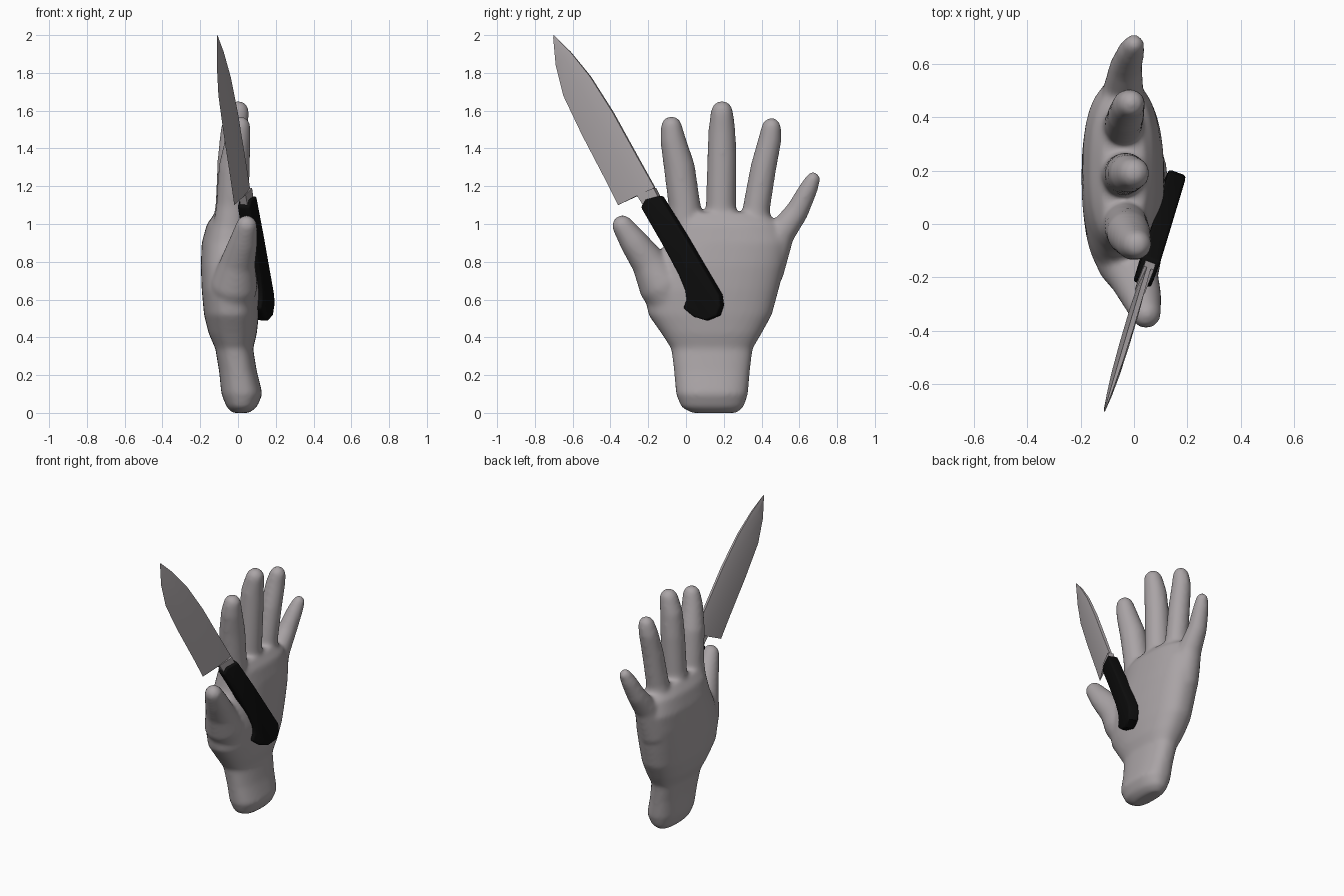
import bpy, bmesh, math
from mathutils import Vector

if "Cube" in bpy.data.objects:
    bpy.data.objects.remove(bpy.data.objects["Cube"])


def material(name, rgb):
    m = bpy.data.materials.new(name)
    m.diffuse_color = (*rgb, 1)
    m.use_nodes = True
    m.node_tree.nodes["Principled BSDF"].inputs["Base Color"].default_value = m.diffuse_color
    return m


GREY = material("warm_grey", (0.40, 0.37, 0.38))
BLACK = material("black", (0.004, 0.004, 0.004))


def loft(bm, rings):
    """Skin a list of closed rings and cap both ends."""
    vs = [[bm.verts.new(p) for p in r] for r in rings]
    n = len(vs[0])
    for a, b in zip(vs, vs[1:]):
        for i in range(n):
            j = (i + 1) % n
            bm.faces.new((a[i], a[j], b[j], b[i]))
    bm.faces.new(vs[0][::-1])
    bm.faces.new(vs[-1])


def finish(bm, name, mat):
    bmesh.ops.recalc_face_normals(bm, faces=bm.faces)
    me = bpy.data.meshes.new(name)
    bm.to_mesh(me)
    bm.free()
    me.materials.append(mat)
    ob = bpy.data.objects.new(name, me)
    bpy.context.collection.objects.link(ob)
    bpy.ops.object.select_all(action='DESELECT')
    ob.select_set(True)
    bpy.context.view_layer.objects.active = ob
    return ob


def apply_all(ob):
    for m in list(ob.modifiers):
        bpy.ops.object.modifier_apply(modifier=m.name)


# ---- hand: wrist and palm sections (z, y0, y1, x0, x1)
PALM = [(.0, .03, .27, -.03, .06), (.03, -.025, .305, -.06, .1),
        (.1, -.053, .328, -.088, .13), (.22, -.063, .338, -.1, .1),
        (.34, -.078, .353, -.12, .08), (.42, -.13, .4, -.155, .1),
        (.52, -.2, .455, -.18, .11), (.65, -.22, .49, -.192, .115),
        (.78, -.17, .522, -.197, .112), (.9, -.11, .54, -.192, .1),
        (1.0, -.09, .5, -.165, .08), (1.06, -.07, .42, -.12, .04)]


def palm_ring(z, y0, y1, x0, x1, n=40):
    ring = []
    for i in range(n):
        a = math.tau * i / n
        c, s = math.cos(a), math.sin(a)
        c = math.copysign(abs(c) ** .82, c)
        s = math.copysign(abs(s) ** .82, s)
        ring.append(((x0 + x1) / 2 + s * (x1 - x0) / 2,
                     (y0 + y1) / 2 + c * (y1 - y0) / 2, z))
    return ring


# ---- finger paths (x, y, z, radius)
FINGERS = [
    [(-.04, -.03, .5, .1), (-.02, -.13, .68, .125), (0, -.2, .8, .093),
     (.03, -.28, .91, .075), (.045, -.335, .99, .058)],
    [(-.05, 0, .85, .1), (-.03, -.008, 1.1, .085), (-.02, -.035, 1.3, .083),
     (0, -.07, 1.45, .068), (.01, -.077, 1.515, .057)],
    [(-.05, .19, .85, .1), (-.04, .185, 1.1, .08), (-.03, .19, 1.35, .078),
     (-.02, .19, 1.5, .072), (0, .19, 1.593, .06)],
    [(-.05, .36, .85, .1), (-.04, .372, 1.08, .073), (-.03, .41, 1.3, .069),
     (-.02, .445, 1.45, .062), (-.01, .452, 1.51, .053)],
    [(-.05, .42, .75, .1), (-.04, .5, .95, .077), (-.03, .59, 1.07, .062),
     (-.01, .65, 1.19, .05), (0, .672, 1.237, .04)],
]


def finger_rings(path, n=20):
    pts = [(Vector(p[:3]), p[3]) for p in path]
    tip, r = pts[-1]
    d = (tip - pts[-2][0]).normalized()
    # rounded fingertip
    for k in (25, 50, 70, 85):
        a = math.radians(k)
        pts.append((tip + d * r * math.sin(a), r * math.cos(a)))
    rings = []
    for i, (p, r) in enumerate(pts):
        t = (pts[min(i + 1, len(pts) - 1)][0] - pts[max(i - 1, 0)][0]).normalized()
        v = t.cross(Vector((1, 0, 0))).normalized()
        u = v.cross(t)
        rings.append([p + r * (u * math.cos(math.tau * j / n) + v * math.sin(math.tau * j / n))
                      for j in range(n)])
    return rings


bm = bmesh.new()
loft(bm, [palm_ring(*s) for s in PALM])
for path in FINGERS:
    loft(bm, finger_rings(path))
hand = finish(bm, "hand", GREY)
rm = hand.modifiers.new("blend", 'REMESH')
rm.mode = 'VOXEL'
rm.voxel_size = 0.012
sm = hand.modifiers.new("soften", 'SMOOTH')
sm.factor = 0.5
sm.iterations = 14
apply_all(hand)
if not hand.data.materials:
    hand.data.materials.append(GREY)
bpy.ops.object.shade_smooth()

# ---- knife: everything lies in one tilted plane, t is the offset from it
NORMAL = Vector((1, -.368, -.039)).normalized()


def on_knife(y, z, t):
    return Vector((.07 + .368 * y + .039 * z, y, z)) + NORMAL * t


def plate(name, outline, half, bevel, mat):
    bm = bmesh.new()
    loft(bm, [[on_knife(y, z, t) for y, z in outline] for t in (-half, half)])
    ob = finish(bm, name, mat)
    if bevel:
        bv = ob.modifiers.new("round", 'BEVEL')
        bv.width = bevel
        bv.segments = 3
        bv.limit_method = 'ANGLE'
        bv.angle_limit = math.radians(50)
        apply_all(ob)
    bpy.ops.object.shade_smooth_by_angle(angle=math.radians(35))
    return ob


# handle with hooked pommel
plate("knife_handle",
      [(-.23, 1.09), (-.205, 1.13), (-.13, 1.15), (0, .94), (.185, .625), (.193, .57),
       (.175, .515), (.115, .49), (.05, .51), (-.005, .555), (.012, .6),
       (.005, .65), (-.03, .735), (-.12, .9)], .035, .012, BLACK)

# short bolster between handle and blade
plate("knife_bolster",
      [(-.255, 1.155), (-.165, 1.19), (-.14, 1.14), (-.215, 1.09)], .02, 0, GREY)

# blade stations: cutting edge (y, z), spine (y, z), half thickness
BLADE = [((-.36, 1.10), (-.165, 1.193), .016), ((-.43, 1.24), (-.25, 1.345), .019),
         ((-.55, 1.47), (-.385, 1.59), .019), ((-.65, 1.68), (-.505, 1.78), .016),
         ((-.69, 1.84), (-.61, 1.91), .010), ((-.703, 1.985), (-.70, 2.0), .002)]
bm = bmesh.new()
rings = []
for (ey, ez), (sy, sz), t in BLADE:
    my, mz = ey + (sy - ey) * .6, ez + (sz - ez) * .6
    rings.append([on_knife(ey, ez, 0), on_knife(my, mz, t), on_knife(sy, sz, t * .5),
                  on_knife(sy, sz, -t * .5), on_knife(my, mz, -t)])
loft(bm, rings)
finish(bm, "knife_blade", GREY)
bpy.ops.object.shade_smooth_by_angle(angle=math.radians(25))
